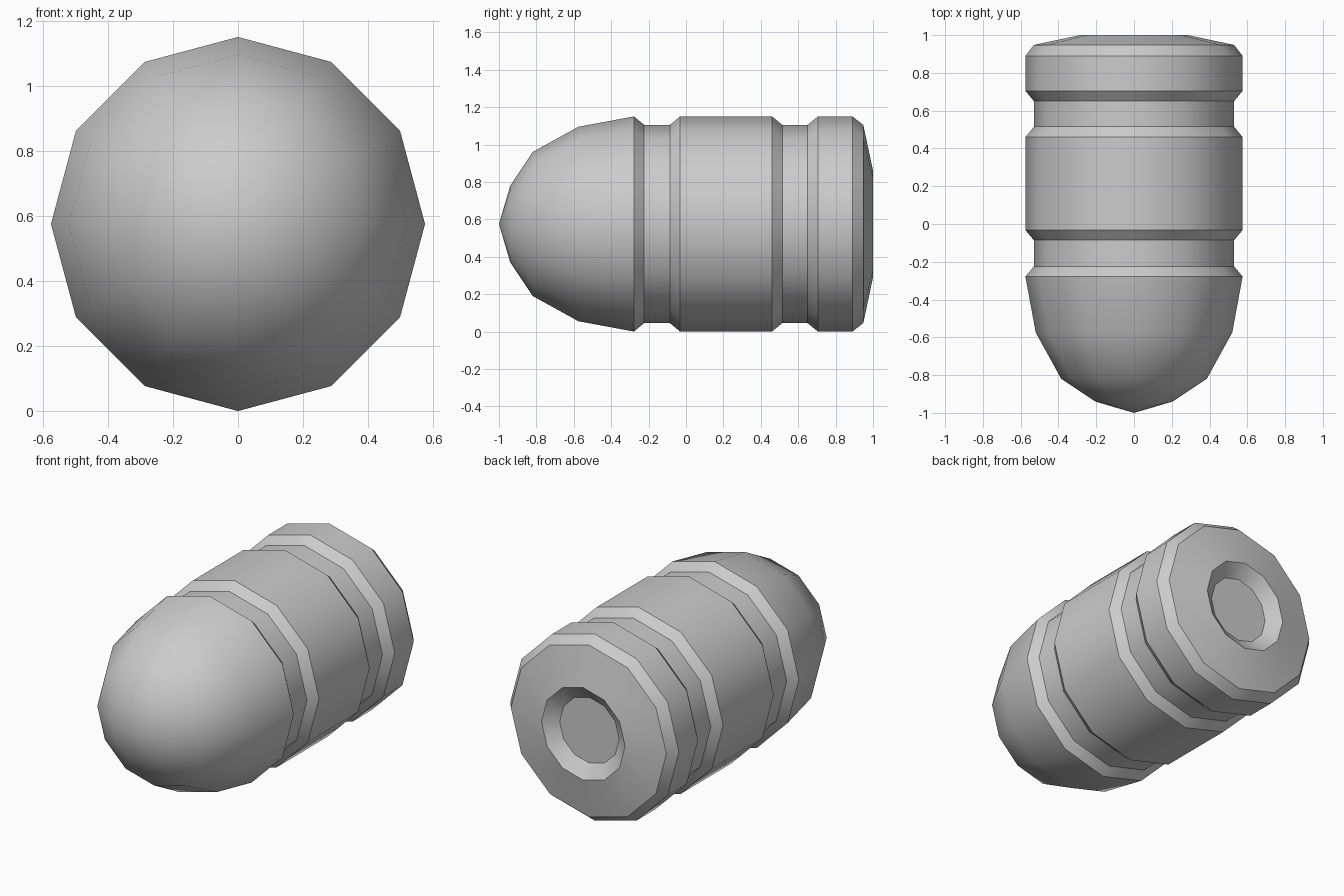
import bpy, bmesh, math

if "Cube" in bpy.data.objects:
    bpy.data.objects.remove(bpy.data.objects["Cube"])

SIDES = 12
R = 0.575      # outer radius
G = 0.53       # groove radius

# Half profile as (y, radius), from the nose tip to the recess floor
profile = [
    (-0.94, 0.205), (-0.82, 0.385), (-0.575, 0.52), (-0.278, R),   # rounded nose
    (-0.224, G), (-0.086, G), (-0.032, R),                         # front groove
    (0.46, R), (0.515, G), (0.65, G), (0.705, R),                  # rear groove
    (0.89, R), (0.948, G), (1.0, 0.285),                           # rear rim
    (0.94, 0.203),                                                 # base recess
]

bm = bmesh.new()


def ring(y, r):
    step = 2 * math.pi / SIDES
    return [bm.verts.new((r * math.sin(i * step), y, R + r * math.cos(i * step)))
            for i in range(SIDES)]


rings = [ring(y, r) for y, r in profile]

# Nose tip fan
tip = bm.verts.new((0, -1, R))
for i in range(SIDES):
    bm.faces.new((tip, rings[0][i], rings[0][(i + 1) % SIDES]))

# Side bands
for a, b in zip(rings, rings[1:]):
    for i in range(SIDES):
        j = (i + 1) % SIDES
        bm.faces.new((a[i], b[i], b[j], a[j]))

# Recess floor
bm.faces.new(rings[-1])
bmesh.ops.recalc_face_normals(bm, faces=bm.faces)

mesh = bpy.data.meshes.new("grooved_slug")
bm.to_mesh(mesh)
bm.free()
slug = bpy.data.objects.new("grooved_slug", mesh)
bpy.context.collection.objects.link(slug)

# Smooth body with crisp groove edges
bpy.context.view_layer.objects.active = slug
slug.select_set(True)
bpy.ops.object.shade_smooth_by_angle(angle=math.radians(34))
